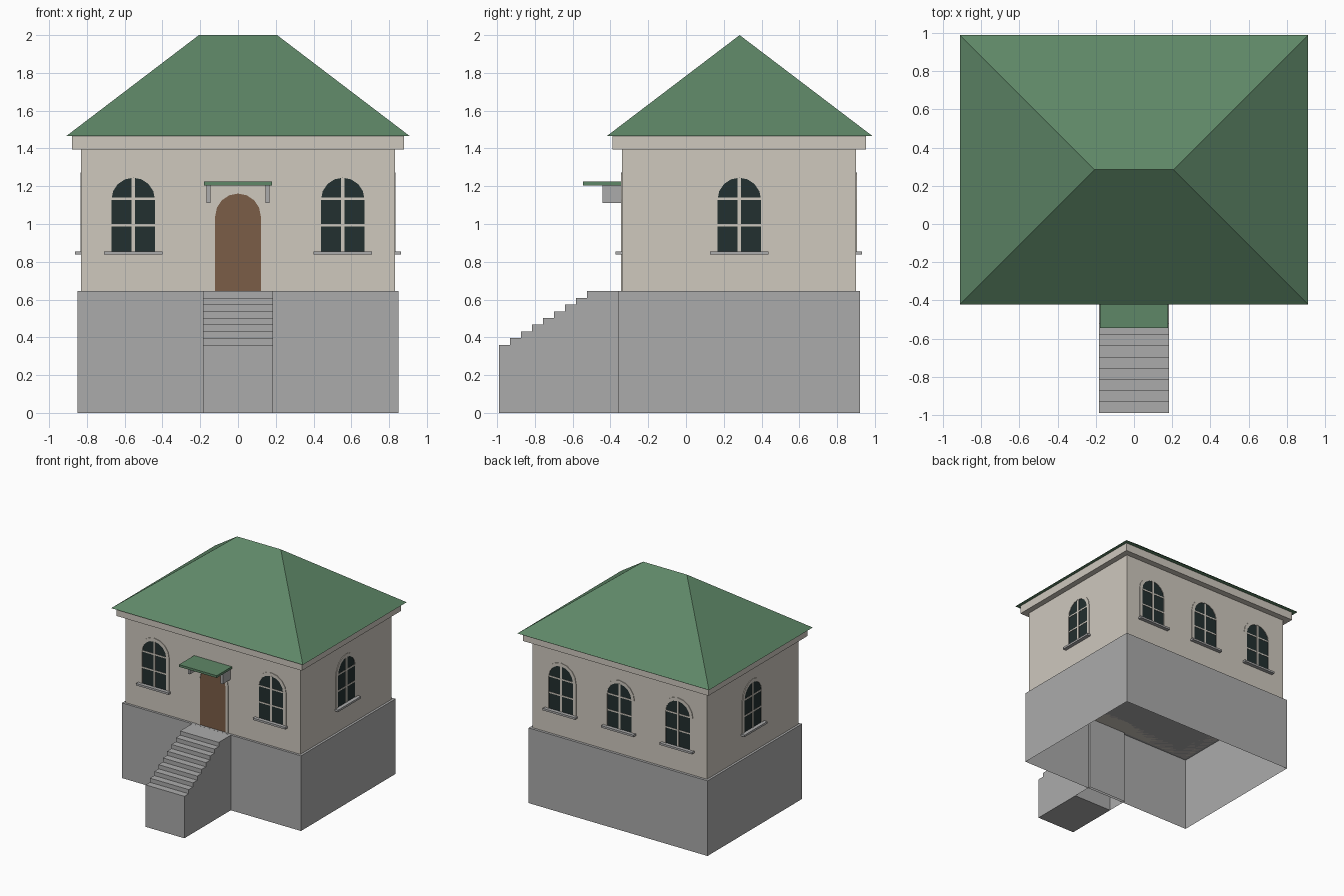
import bpy, bmesh, math
from mathutils import Matrix, Vector

if "Cube" in bpy.data.objects:
    bpy.data.objects.remove(bpy.data.objects["Cube"])


def material(name, rgb):
    lin = [c / 12.92 if c <= 0.04045 else ((c + 0.055) / 1.055) ** 2.4 for c in rgb]
    m = bpy.data.materials.new(name)
    m.diffuse_color = (*lin, 1)
    m.use_nodes = True
    m.node_tree.nodes["Principled BSDF"].inputs["Base Color"].default_value = m.diffuse_color
    return m


CREAM = material("cream plaster", (0.81, 0.785, 0.745))
GREY = material("grey stone", (0.67, 0.67, 0.67))
GREEN = material("green roofing", (0.37, 0.53, 0.405))
GLASS = material("dark glass", (0.135, 0.185, 0.185))
BROWN = material("brown door", (0.48, 0.365, 0.28))


def finish(name, bm, mat, matrix=Matrix()):
    bmesh.ops.transform(bm, matrix=matrix, verts=bm.verts)
    bmesh.ops.recalc_face_normals(bm, faces=bm.faces)
    me = bpy.data.meshes.new(name)
    bm.to_mesh(me)
    bm.free()
    me.materials.append(mat)
    ob = bpy.data.objects.new(name, me)
    bpy.context.collection.objects.link(ob)
    return ob


def box(name, x, y, z, mat, matrix=Matrix(), open_bottom=False):
    bm = bmesh.new()
    bmesh.ops.create_cube(bm, size=1)
    for v in bm.verts:
        v.co = [r[0] if c < 0 else r[1] for c, r in zip(v.co, (x, y, z))]
    if open_bottom:
        low = [f for f in bm.faces if all(v.co.z == z[0] for v in f.verts)]
        bmesh.ops.delete(bm, geom=low, context='FACES')
    return finish(name, bm, mat, matrix)


def prism(name, pts, offset, mat, matrix=Matrix()):
    bm = bmesh.new()
    face = bm.faces.new([bm.verts.new(p) for p in pts])
    ext = bmesh.ops.extrude_face_region(bm, geom=[face], use_keep_orig=True)
    bmesh.ops.translate(bm, vec=offset,
                        verts=[g for g in ext['geom'] if isinstance(g, bmesh.types.BMVert)])
    return finish(name, bm, mat, matrix)


def arch(half, bottom, spring, y, n=8):
    arc = [(half * math.cos(math.pi * i / n), y, spring + half * math.sin(math.pi * i / n))
           for i in range(n + 1)]
    return [(half, y, bottom)] + arc + [(-half, y, bottom)]


def arch_frame(name, inner, outer, bottom, spring, matrix):
    # raised band between two arches, open at the foot
    y0, y1 = 0.002, -0.005
    bm = bmesh.new()
    rings = [[bm.verts.new(p) for p in arch(h, bottom, spring, y)]
             for h, y in ((inner, y0), (inner, y1), (outer, y1), (outer, y0))]
    for a, b in zip(rings, rings[1:]):
        for i in range(len(a) - 1):
            bm.faces.new((a[i], a[i + 1], b[i + 1], b[i]))
    return finish(name, bm, CREAM, matrix)


def window(label, matrix):
    prism(label + "_glass", arch(0.116, 0.85, 1.13, -0.001), (0, 0.003, 0), GLASS, matrix)
    arch_frame(label + "_frame", 0.115, 0.143, 0.85, 1.13, matrix)
    box(label + "_mullion", (-0.009, 0.009), (-0.004, 0.002), (0.85, 1.243), CREAM, matrix)
    for i, z in enumerate((0.993, 1.133)):
        box(f"{label}_bar_{i}", (-0.115, 0.115), (-0.0035, 0.002), (z - 0.006, z + 0.006), CREAM, matrix)
    box(label + "_sill", (-0.154, 0.154), (-0.032, 0.002), (0.838, 0.855), GREY, matrix)


# main blocks
box("foundation", (-0.85, 0.85), (-0.36, 0.922), (0, 0.645), GREY, open_bottom=True)
box("walls", (-0.83, 0.83), (-0.34, 0.90), (0.645, 1.395), CREAM)
box("cornice", (-0.88, 0.88), (-0.39, 0.953), (1.395, 1.465), CREAM)

# hipped roof
bm = bmesh.new()
e = [bm.verts.new(p) for p in ((-0.91, -0.42, 1.465), (0.91, -0.42, 1.465),
                               (0.91, 0.988, 1.465), (-0.91, 0.988, 1.465))]
r0, r1 = bm.verts.new((-0.207, 0.284, 2)), bm.verts.new((0.207, 0.284, 2))
for f in ((e[0], e[1], r1, r0), (e[1], e[2], r1), (e[2], e[3], r0, r1), (e[3], e[0], r0), e):
    bm.faces.new(f)
finish("roof", bm, GREEN)

# landing and stairs
box("landing", (-0.184, 0.184), (-0.523, -0.337), (0, 0.6445), GREY, open_bottom=True)
steps, run, rise = 8, 0.0584, 0.0356
profile = [(-0.184, -0.523, 0), (-0.184, -0.99, 0)]
for i in range(steps):
    z = 0.36 + i * rise
    profile += [(-0.184, -0.99 + i * run, z), (-0.184, -0.99 + (i + 1) * run, z)]
prism("stairs", profile, (0.368, 0, 0), GREY)

# door
front = Matrix.Translation((0, -0.34, 0))
prism("door", arch(0.122, 0.645, 1.04, -0.001), (0, 0.003, 0), BROWN, front)
arch_frame("door_frame", 0.121, 0.148, 0.645, 1.04, front)

# canopy with brackets
box("canopy", (-0.179, 0.179), (-0.545, -0.338), (1.205, 1.224), GREEN)
for label, s in (("left", -1), ("right", 1)):
    box(label + "_canopy_bracket", sorted((s * 0.146, s * 0.167)), (-0.443, -0.338), (1.11, 1.205), GREY)

# windows on all four sides
for i, x in enumerate((-0.555, 0.555)):
    window(f"front_window_{i}", Matrix.Translation((x, -0.34, 0)))
for i, x in enumerate((-0.555, 0, 0.555)):
    window(f"back_window_{i}", Matrix.Translation((x, 0.90, 0)) @ Matrix.Rotation(math.pi, 4, 'Z'))
for label, s in (("left", -1), ("right", 1)):
    window(label + "_window", Matrix.Translation((s * 0.83, 0.282, 0))
           @ Matrix.Rotation(s * math.pi / 2, 4, 'Z'))
